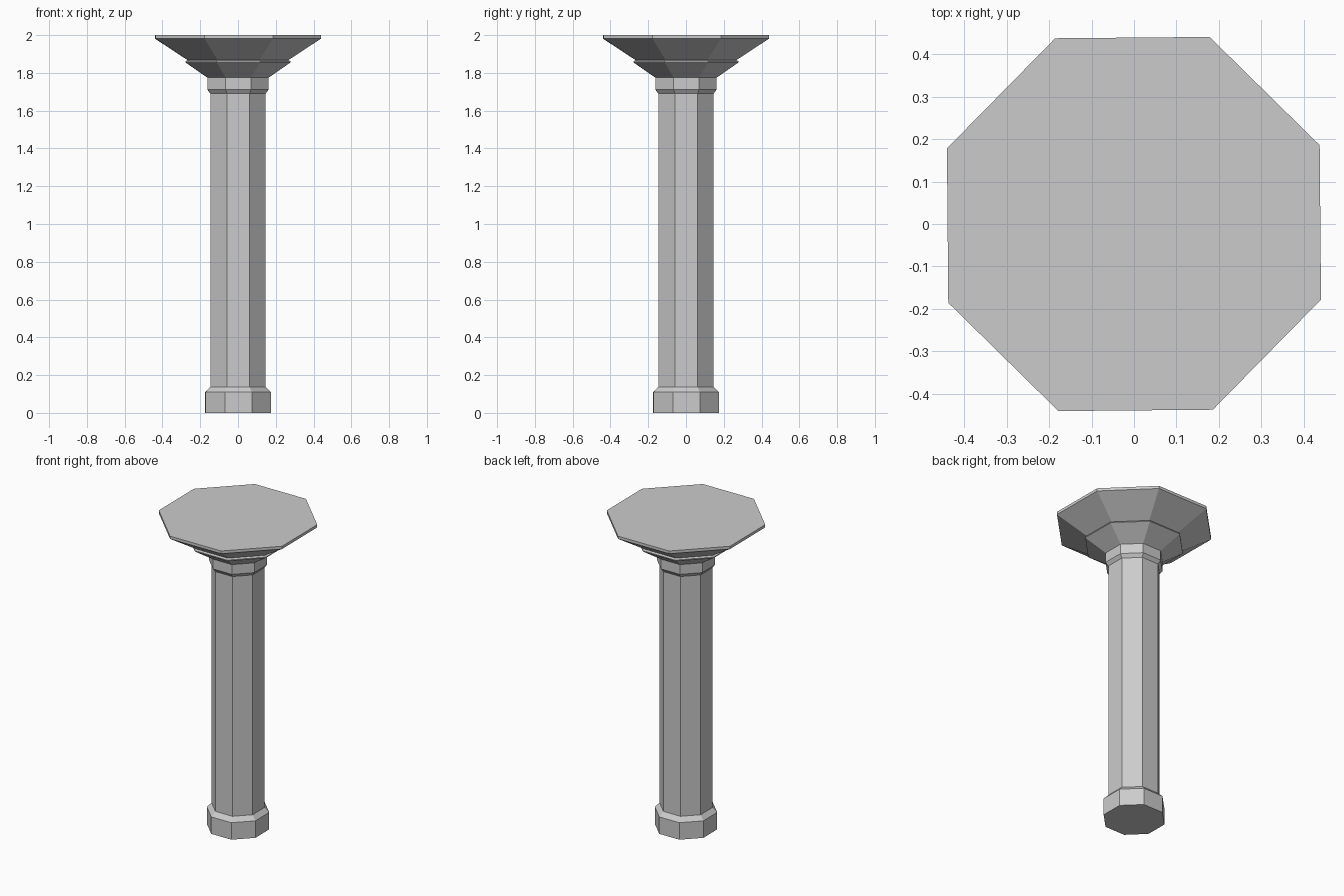
import bpy, bmesh, math

if "Cube" in bpy.data.objects:
    bpy.data.objects.remove(bpy.data.objects["Cube"])

SIDES = 8
TURN = math.radians(22.5 + 0.5)          # flats face the axes, with a slight twist
TO_CORNER = 1 / math.cos(math.pi / SIDES)


def octagon_part(name, profile, cap_bottom=False, cap_top=False):
    """Stack octagonal rings from (half width across flats, z) pairs."""
    bm = bmesh.new()
    rings = []
    for half, z in profile:
        r = half * TO_CORNER
        rings.append([bm.verts.new((r * math.cos(TURN + i * math.tau / SIDES),
                                    r * math.sin(TURN + i * math.tau / SIDES), z))
                      for i in range(SIDES)])
    for low, high in zip(rings, rings[1:]):
        for i in range(SIDES):
            j = (i + 1) % SIDES
            bm.faces.new((low[i], low[j], high[j], high[i]))
    if cap_bottom:
        bm.faces.new(rings[0][::-1])
    if cap_top:
        bm.faces.new(rings[-1])
    mesh = bpy.data.meshes.new(name)
    bm.to_mesh(mesh)
    bm.free()
    obj = bpy.data.objects.new(name, mesh)
    bpy.context.collection.objects.link(obj)
    return obj


# Plinth with chamfered top
octagon_part("base", [(0.173, 0), (0.173, 0.11), (0.146, 0.138)], cap_bottom=True)
# Plain column shaft
octagon_part("shaft", [(0.146, 0.138), (0.146, 1.69)])
# Slightly wider neck under the capital
octagon_part("collar", [(0.146, 1.69), (0.162, 1.712), (0.162, 1.775)])
# Two-stage flared capital with a thin ledge and flat top slab
octagon_part("capital", [(0.162, 1.775), (0.278, 1.856), (0.278, 1.862),
                         (0.265, 1.867), (0.439, 1.982), (0.439, 2.0)], cap_top=True)
